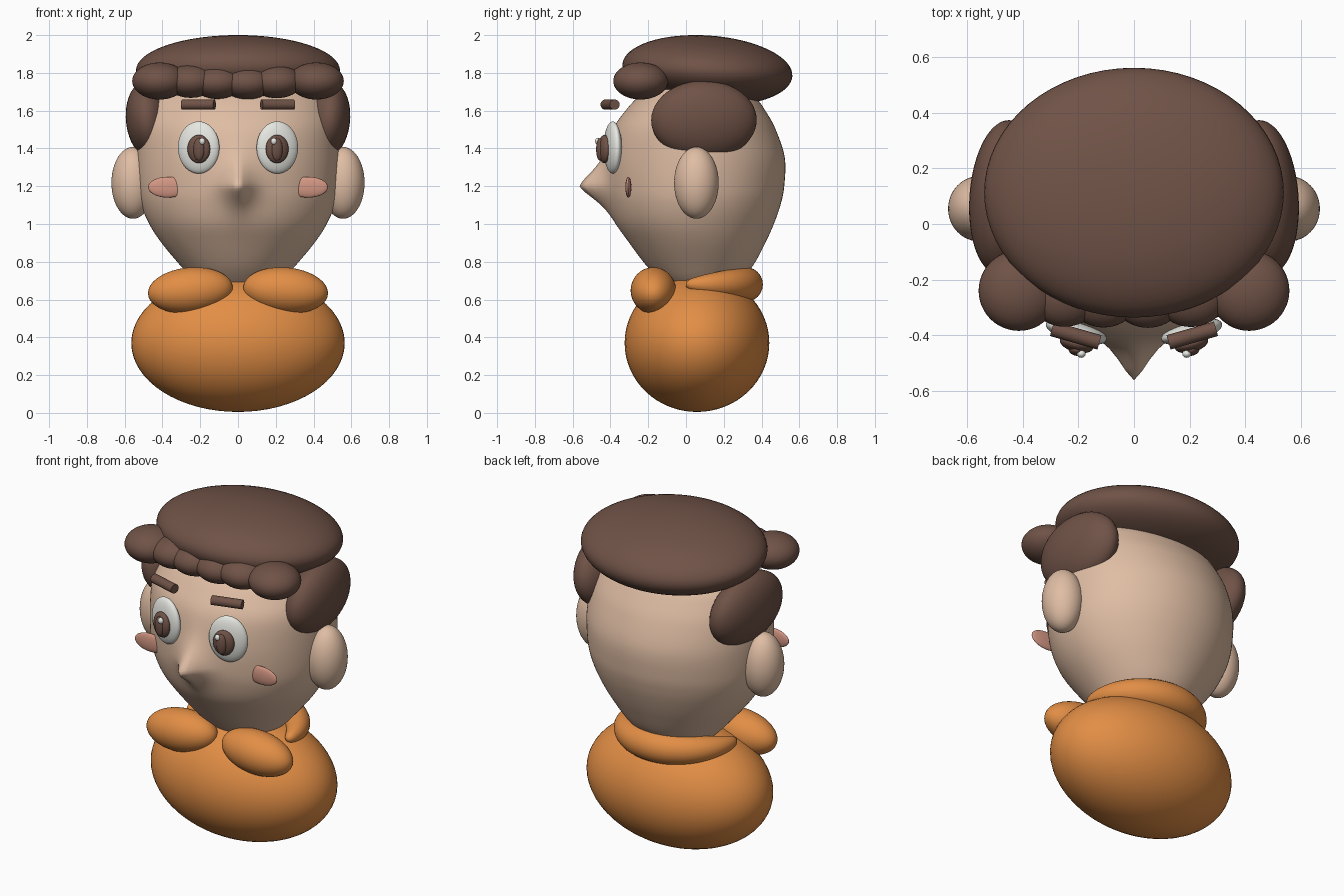
import bpy, bmesh, math
from mathutils import Vector

cube = bpy.data.objects.get("Cube")
if cube:
    bpy.data.objects.remove(cube, do_unlink=True)


def material(name, rgb):
    m = bpy.data.materials.new(name)
    m.use_nodes = True
    m.diffuse_color = (*rgb, 1)
    for n in m.node_tree.nodes:
        if n.type == 'BSDF_PRINCIPLED':
            n.inputs["Base Color"].default_value = (*rgb, 1)
    return m


SKIN = material("skin", (0.74, 0.51, 0.37))
HAIR = material("brown_hair", (0.16, 0.085, 0.062))
SHIRT = material("orange_shirt", (0.76, 0.27, 0.06))
WHITE = material("eye_white", (0.80, 0.80, 0.76))
BLUSH = material("blush_pink", (0.66, 0.31, 0.23))


def finish(name, bm, mat):
    bmesh.ops.recalc_face_normals(bm, faces=bm.faces)
    mesh = bpy.data.meshes.new(name)
    bm.to_mesh(mesh)
    bm.free()
    mesh.materials.append(mat)
    mesh.shade_smooth()
    ob = bpy.data.objects.new(name, mesh)
    bpy.context.collection.objects.link(ob)
    return ob


def ellipsoid(name, mat, loc, radii, rot=(0, 0, 0), seg=48):
    bm = bmesh.new()
    bmesh.ops.create_uvsphere(bm, u_segments=seg, v_segments=seg // 2, radius=1)
    bmesh.ops.scale(bm, vec=radii, verts=bm.verts)
    ob = finish(name, bm, mat)
    ob.location = loc
    ob.rotation_euler = [math.radians(a) for a in rot]
    return ob


def pair(name, mat, loc, radii, rot=(0, 0, 0), seg=48):
    # Mirrored copies on both sides of the model
    for side, s in (("left", 1), ("right", -1)):
        ellipsoid(f"{side}_{name}", mat, (s * loc[0], loc[1], loc[2]), radii,
                  (rot[0], s * rot[1], s * rot[2]), seg)


def catmull(p0, p1, p2, p3, t):
    return 0.5 * (2 * p1 + (p2 - p0) * t + (2 * p0 - 5 * p1 + 4 * p2 - p3) * t ** 2
                  + (3 * p1 - p0 - 3 * p2 + p3) * t ** 3)


def skin_rings(bm, rings):
    loops = [[bm.verts.new(co) for co in ring] for ring in rings]
    n = len(loops[0])
    for a, b in zip(loops, loops[1:]):
        for i in range(n):
            j = (i + 1) % n
            bm.faces.new((a[i], a[j], b[j], b[i]))
    for end in (loops[0], loops[-1]):
        bm.faces.new(end)


# Head profile: height, half width, front y, back y
profile = [Vector(p) for p in (
    (0.62, 0.02, 0.05, 0.09), (0.65, 0.15, -0.06, 0.20), (0.70, 0.23, -0.13, 0.28),
    (0.78, 0.305, -0.21, 0.355), (0.90, 0.405, -0.30, 0.42), (1.0, 0.47, -0.365, 0.465),
    (1.1, 0.512, -0.40, 0.50), (1.2, 0.53, -0.415, 0.52), (1.35, 0.535, -0.415, 0.523),
    (1.5, 0.525, -0.385, 0.475), (1.6, 0.495, -0.32, 0.42), (1.68, 0.45, -0.245, 0.36),
    (1.78, 0.34, -0.12, 0.25), (1.84, 0.02, 0.05, 0.08))]


def nose(x, z):
    reach = 0.11 if z > 1.2 else 0.095
    return 0.148 * math.exp(-(abs(x) / 0.075) ** 1.5 - (abs(z - 1.2) / reach) ** 1.5)


rings = []
last = len(profile) - 1
for k in range(last):
    pts = [profile[min(max(k + d, 0), last)] for d in (-1, 0, 1, 2)]
    for step in range(8 + (k == last - 1)):
        z, rx, front, back = catmull(*pts, step / 8)
        ring = []
        for i in range(112):
            a = math.tau * i / 112
            x = rx * math.cos(a)
            y = (front + back) / 2 + (back - front) / 2 * math.sin(a)
            if math.sin(a) < 0:
                y -= nose(x, z)
            ring.append((x, y, z))
        rings.append(ring)
bm = bmesh.new()
skin_rings(bm, rings)
finish("head", bm, SKIN)
pair("ear", SKIN, (0.556, 0.055, 1.218), (0.114, 0.118, 0.19))

# Body and collar
ellipsoid("body", SHIRT, (0, 0.058, 0.37), (0.565, 0.383, 0.365), seg=64)
pair("collar_flap", SHIRT, (0.252, -0.173, 0.648), (0.225, 0.12, 0.122), (0, 5, 0))

# Back of the collar: a tapering roll around the neck
rings = []
for k in range(49):
    a = math.pi * k / 48
    r = 0.012 + 0.08 * math.sin(a) ** 0.6
    rings.append([((0.33 + r * math.cos(b)) * math.cos(a),
                   0.0 + (0.315 + r * math.cos(b)) * math.sin(a),
                   0.68 + r * math.sin(b)) for b in
                  (math.tau * i / 24 for i in range(24))])
bm = bmesh.new()
skin_rings(bm, rings)
finish("collar_back", bm, SHIRT)

# Hair: cap, side tufts and a rolled fringe
ellipsoid("hair_cap", HAIR, (0, 0.113, 1.813), (0.54, 0.451, 0.185), (-4, 0, 0), seg=64)
pair("side_hair", HAIR, (0.468, 0.095, 1.55), (0.124, 0.28, 0.21), (0, 6, 4))
pair("fringe_end", HAIR, (0.415, -0.24, 1.757), (0.145, 0.145, 0.098))
for i, x in enumerate((-0.25, -0.11, 0.05, 0.205)):
    ellipsoid(f"fringe_roll_{i + 1}", HAIR, (x, -0.25 + 0.02 * abs(x), 1.745 + 0.04 * abs(x)),
              (0.135, 0.125, 0.087))

# Eyes
pair("eye", WHITE, (0.208, -0.388, 1.405), (0.113, 0.04, 0.138), (0, 0, 15))
pair("iris", HAIR, (0.207, -0.432, 1.397), (0.062, 0.03, 0.075), (0, 0, 15), 32)
pair("pupil", HAIR, (0.207, -0.455, 1.395), (0.03, 0.02, 0.06), (0, 0, 15), 32)
pair("eye_highlight", WHITE, (0.19, -0.468, 1.438), (0.016, 0.014, 0.018), seg=16)

# Cheeks
pair("cheek", BLUSH, (0.372, -0.305, 1.195), (0.104, 0.016, 0.055), seg=32)

# Eyebrows: short flat-ended rods
for side, s in (("left", 1), ("right", -1)):
    bm = bmesh.new()
    bmesh.ops.create_cone(bm, cap_ends=True, segments=32, radius1=0.027, radius2=0.027,
                          depth=0.178)
    brow = finish(f"{side}_eyebrow", bm, HAIR)
    brow.location = (s * 0.21, -0.402, 1.632)
    brow.rotation_euler = (0, math.pi / 2, s * math.radians(16))
    bpy.ops.object.select_all(action='DESELECT')
    brow.select_set(True)
    bpy.context.view_layer.objects.active = brow
    bpy.ops.object.shade_smooth_by_angle(angle=math.radians(40))
